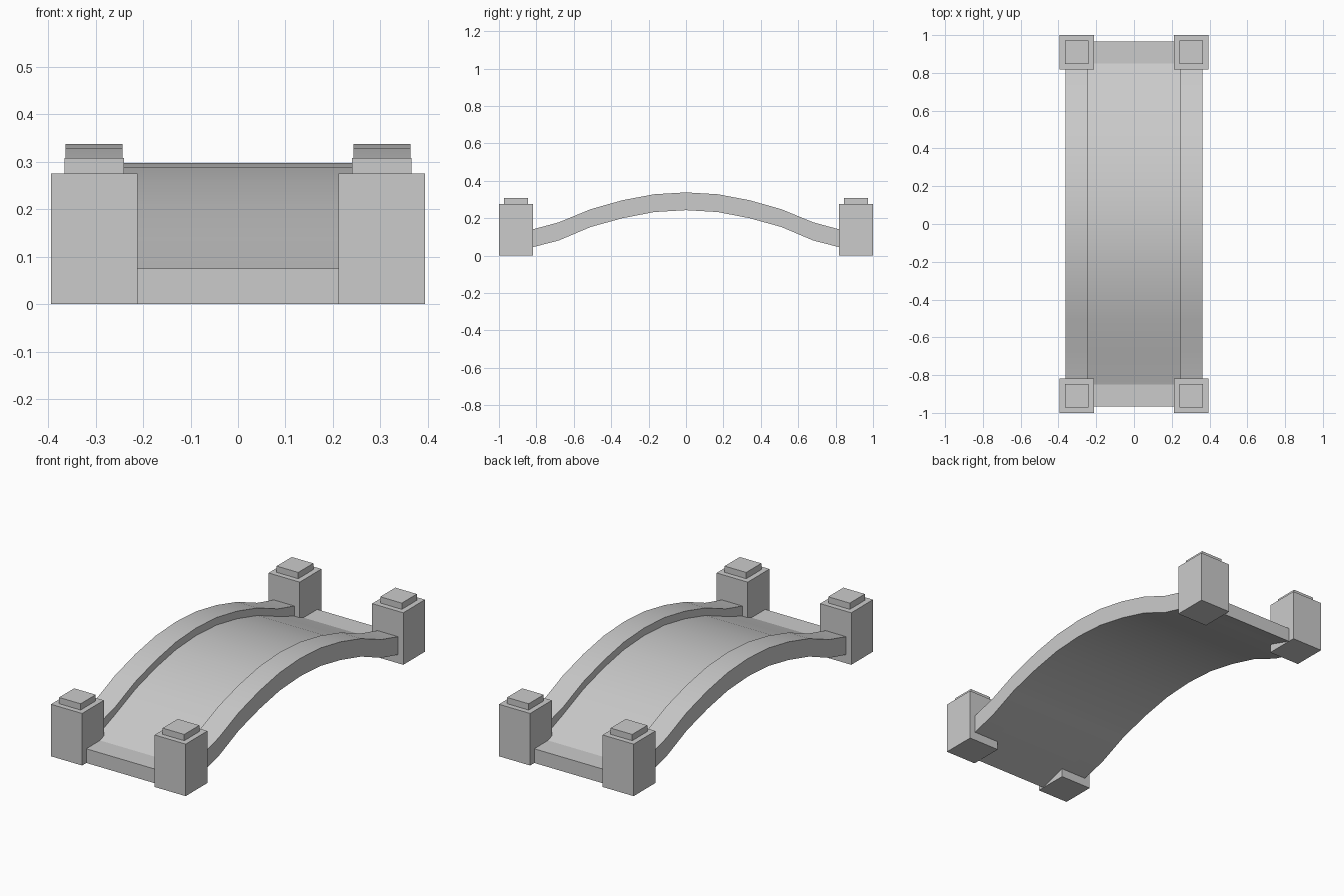
import bpy, bmesh
from math import radians

if "Cube" in bpy.data.objects:
    bpy.data.objects.remove(bpy.data.objects["Cube"])


def box(name, x0, x1, y0, y1, z0, z1):
    bpy.ops.mesh.primitive_cube_add(
        size=1, location=((x0 + x1) / 2, (y0 + y1) / 2, (z0 + z1) / 2))
    ob = bpy.context.object
    ob.name = name
    ob.scale = (x1 - x0, y1 - y0, z1 - z0)
    bpy.ops.object.transform_apply(location=False, rotation=False, scale=True)
    return ob


def mirrored(half):
    """Full left-to-right line from a half line that starts at y = 0."""
    return [(-y, z) for y, z in reversed(half[1:])] + half


def arch(name, top, bottom, x0, x1):
    """Side profile (y, z) swept across x, built as strips of quads."""
    top, bottom = mirrored(top), mirrored(bottom)
    bm = bmesh.new()
    rows = [[bm.verts.new((x, y, z)) for y, z in line]
            for x, line in ((x0, bottom), (x1, bottom), (x1, top), (x0, top))]
    n = len(top)
    for r in range(4):
        a, b = rows[r], rows[(r + 1) % 4]
        for i in range(n - 1):
            bm.faces.new((a[i], b[i], b[i + 1], a[i + 1]))
    for i in (0, n - 1):
        bm.faces.new([row[i] for row in rows])
    bmesh.ops.recalc_face_normals(bm, faces=bm.faces)
    mesh = bpy.data.meshes.new(name)
    bm.to_mesh(mesh)
    bm.free()
    ob = bpy.data.objects.new(name, mesh)
    bpy.context.collection.objects.link(ob)
    bpy.ops.object.select_all(action='DESELECT')
    ob.select_set(True)
    bpy.context.view_layer.objects.active = ob
    bpy.ops.object.shade_smooth_by_angle(angle=radians(18))
    return ob


# Half profiles from the crown to the bank
steps = [0, 0.17, 0.34, 0.51, 0.68, 0.85]
under = list(zip(steps, [0.243, 0.233, 0.2, 0.153, 0.081, 0.037]))
rail_top = list(zip(steps, [0.338, 0.328, 0.296, 0.248, 0.178, 0.132]))
deck_top = list(zip(steps, [0.298, 0.288, 0.256, 0.208, 0.138, 0.075]))

# Walkway with a flat threshold at each end
arch("deck", deck_top + [(0.965, 0.075)], under + [(0.965, 0.0)], -0.243, 0.243)

# Curbs along both sides and a capped post at each corner
for sx, side in ((-1, "left"), (1, "right")):
    xs = sorted((sx * 0.243, sx * 0.363))
    arch(side + "_curb", rail_top, under, *xs)
    for sy, end in ((-1, "front"), (1, "back")):
        cx, cy = sx * 0.303, sy * 0.909
        box(f"{end}_{side}_post", cx - 0.091, cx + 0.091,
            cy - 0.091, cy + 0.091, 0, 0.275)
        box(f"{end}_{side}_post_cap", cx - 0.063, cx + 0.063,
            cy - 0.063, cy + 0.063, 0.275, 0.308)
